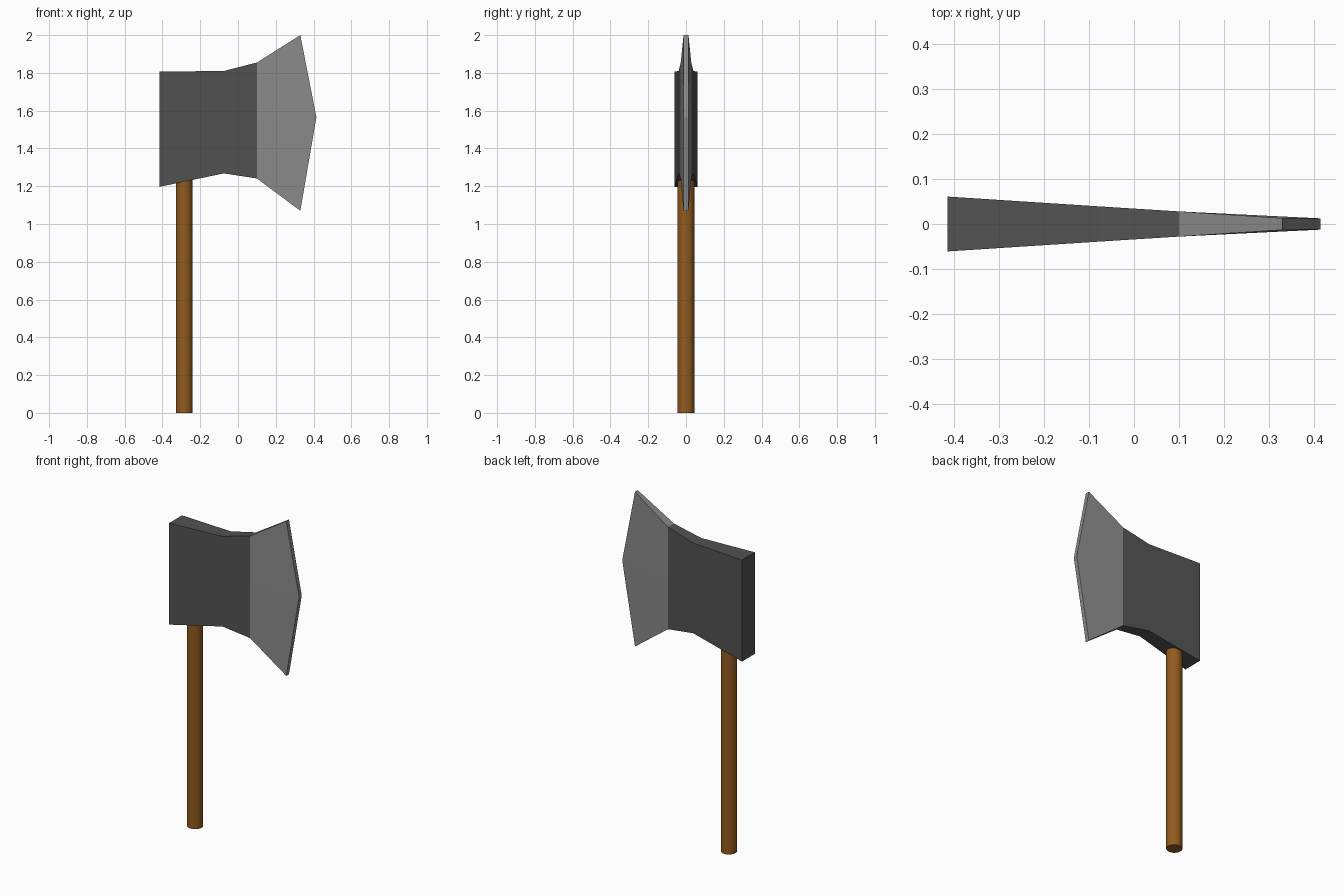
import bpy, bmesh

if "Cube" in bpy.data.objects:
    bpy.data.objects.remove(bpy.data.objects["Cube"])


def material(name, rgb):
    m = bpy.data.materials.new(name)
    m.diffuse_color = (*rgb, 1)
    m.use_nodes = True
    m.node_tree.nodes["Principled BSDF"].inputs["Base Color"].default_value = m.diffuse_color
    return m


dark_steel = material("dark_steel", (0.085, 0.085, 0.085))
light_steel = material("light_steel", (0.26, 0.26, 0.26))
brown_wood = material("brown_wood", (0.29, 0.105, 0.014))

# Axe head: stations of (x, z, half thickness), running poll to edge
top = [(-0.415, 1.807, 0.061), (-0.075, 1.81, 0.039), (0.10, 1.855, 0.028), (0.33, 2.0, 0.013)]
mid = [(-0.415, 1.5, 0.061), (-0.075, 1.54, 0.039), (0.10, 1.55, 0.028), (0.415, 1.565, 0.0125)]
low = [(-0.415, 1.197, 0.061), (-0.075, 1.268, 0.039), (0.10, 1.241, 0.028), (0.33, 1.07, 0.013)]
rows = (top, mid, low)

bm = bmesh.new()
grid = {s: [[bm.verts.new((x, s * t, z)) for x, z, t in row] for row in rows] for s in (-1, 1)}

# Broad faces on both sides
for side in grid.values():
    for r in range(2):
        for c in range(3):
            bm.faces.new((side[r][c], side[r][c + 1], side[r + 1][c + 1], side[r + 1][c]))

# Rim: close the gap between the two sides
rim = [(0, c) for c in range(4)] + [(1, 3)] + [(2, c) for c in range(3, -1, -1)] + [(1, 0)]
for (r0, c0), (r1, c1) in zip(rim, rim[1:] + rim[:1]):
    bm.faces.new((grid[-1][r0][c0], grid[-1][r1][c1], grid[1][r1][c1], grid[1][r0][c0]))

bmesh.ops.recalc_face_normals(bm, faces=bm.faces[:])

# The blade beyond the cheek is lighter
for f in bm.faces:
    f.material_index = int(f.calc_center_median().x > 0.1)

mesh = bpy.data.meshes.new("axe_head")
bm.to_mesh(mesh)
bm.free()
mesh.materials.append(dark_steel)
mesh.materials.append(light_steel)
bpy.context.collection.objects.link(bpy.data.objects.new("axe_head", mesh))

# Handle, its top buried in the head
height = 1.6
bpy.ops.mesh.primitive_cylinder_add(vertices=32, radius=0.044, depth=height,
                                    location=(-0.285, 0, height / 2))
handle = bpy.context.object
handle.name = "handle"
handle.data.materials.append(brown_wood)
bpy.ops.object.shade_smooth_by_angle()
